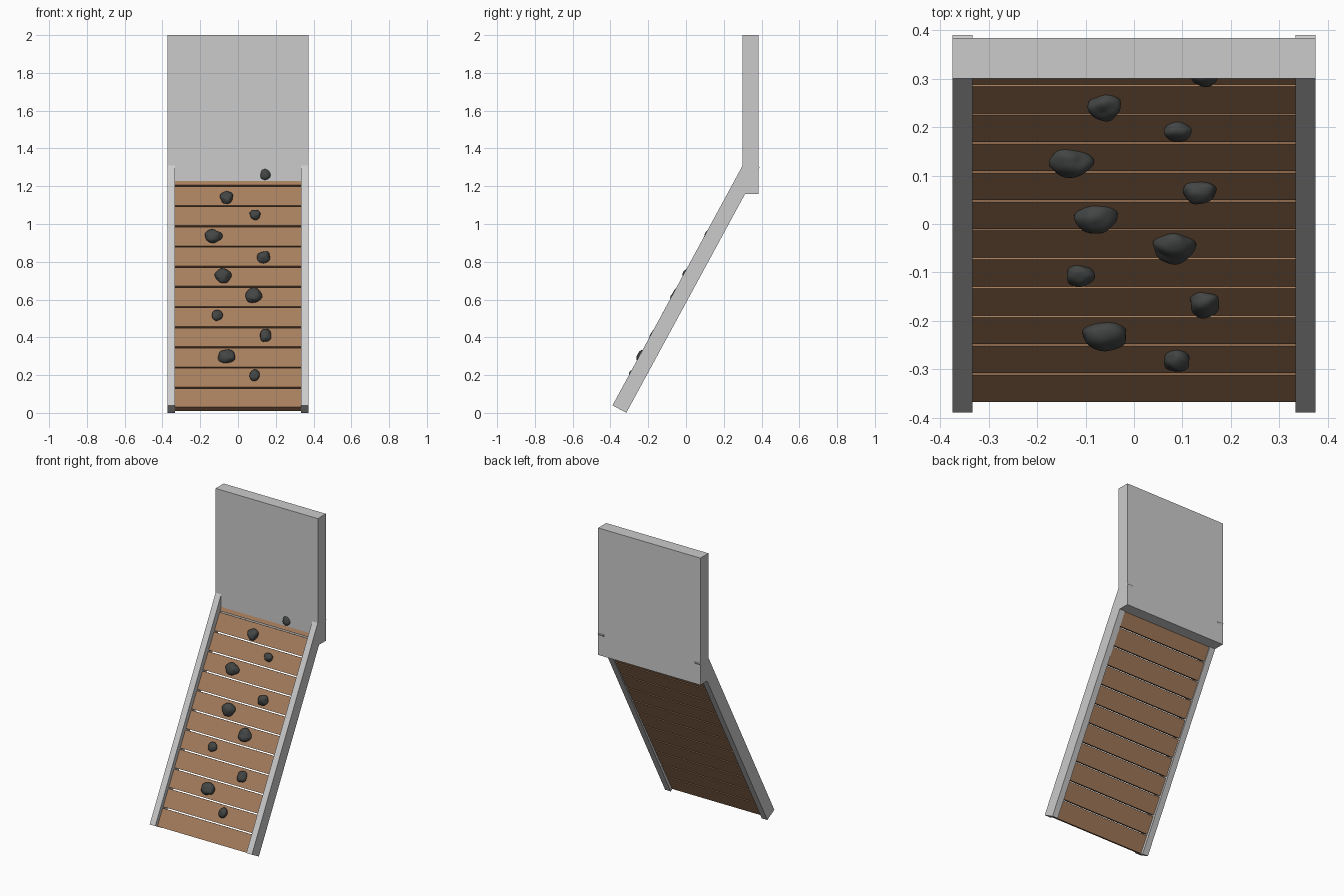
import bpy, bmesh, math, random
from mathutils import Vector, Matrix, noise

if "Cube" in bpy.data.objects:
    bpy.data.objects.remove(bpy.data.objects["Cube"])

random.seed(4)


def material(name, col):
    m = bpy.data.materials.new(name)
    m.diffuse_color = (*col, 1)
    m.use_nodes = True
    m.node_tree.nodes["Principled BSDF"].inputs["Base Color"].default_value = m.diffuse_color
    return m


GREY = material("light grey paint", (0.6, 0.6, 0.6))
WOOD = material("warm wood", (0.39, 0.21, 0.11))
STONE = material("dark stone", (0.055, 0.06, 0.057))


def finish(name, bm, mat):
    me = bpy.data.meshes.new(name)
    bmesh.ops.recalc_face_normals(bm, faces=bm.faces[:])
    bm.to_mesh(me)
    bm.free()
    me.materials.append(mat)
    ob = bpy.data.objects.new(name, me)
    bpy.context.collection.objects.link(ob)
    return ob


def box(name, lo, hi, mat, frame=Matrix()):
    """Box between two corners, given in a local frame."""
    bm = bmesh.new()
    bmesh.ops.create_cube(bm, size=1)
    for v in bm.verts:
        v.co = frame @ Vector([l + (h - l) * (c + 0.5) for l, h, c in zip(lo, hi, v.co)])
    return finish(name, bm, mat)


def ramp_frame(y, z, slope):
    """Local axes: x across, y into the ramp, z up along the ramp."""
    a = math.atan(slope)
    return Matrix.Translation((0, y, z)) @ Matrix.Rotation(a - math.pi / 2, 4, 'X')


# upright panel
box("back_panel", (-0.374, 0.30, 1.16), (0.374, 0.384, 2.0), GREY)

# sloping side rails
rail = ramp_frame(-0.389, 0.040, 1.843)
for side, x in (("left", -0.374), ("right", 0.333)):
    box(side + "_rail", (x, 0, 0), (x + 0.041, 0.083, 1.48), GREY, rail)

# row of planks with narrow gaps
deck = ramp_frame(-0.367, 0.030, 1.795)
PITCH = 0.1223
for i in range(12):
    box(f"plank_{i + 1}", (-0.334, 0, i * PITCH), (0.334, 0.04, (i + 1) * PITCH - 0.008), WOOD, deck)

# climbing stones: x, height, half width, half length
STONES = [(0.145, 1.265, 0.034, 0.034), (-0.06, 1.14, 0.035, 0.034), (0.09, 1.05, 0.029, 0.026),
          (-0.13, 0.935, 0.044, 0.037), (0.135, 0.825, 0.034, 0.032), (-0.078, 0.725, 0.040, 0.041),
          (0.083, 0.62, 0.043, 0.042), (-0.11, 0.515, 0.029, 0.030), (0.145, 0.41, 0.031, 0.036),
          (-0.06, 0.298, 0.045, 0.038), (0.088, 0.20, 0.028, 0.030)]
along = math.sin(math.atan(1.795))
for i, (x, z, w, h) in enumerate(STONES):
    bm = bmesh.new()
    bmesh.ops.create_icosphere(bm, subdivisions=4, radius=1)
    shift = Vector([random.uniform(-20, 20) for _ in range(3)])
    place = deck @ Matrix.Translation((x, -0.008, (z - 0.034) / along))
    for v in bm.verts:
        p = v.co * (1 + 0.22 * noise.noise(v.co * 1.1 + shift))
        v.co = place @ Vector((p.x * w, p.y * 0.75 * (w + h) / 2, p.z * h))
    ob = finish(f"climbing_stone_{i + 1}", bm, STONE)
    ob.data.shade_smooth()
